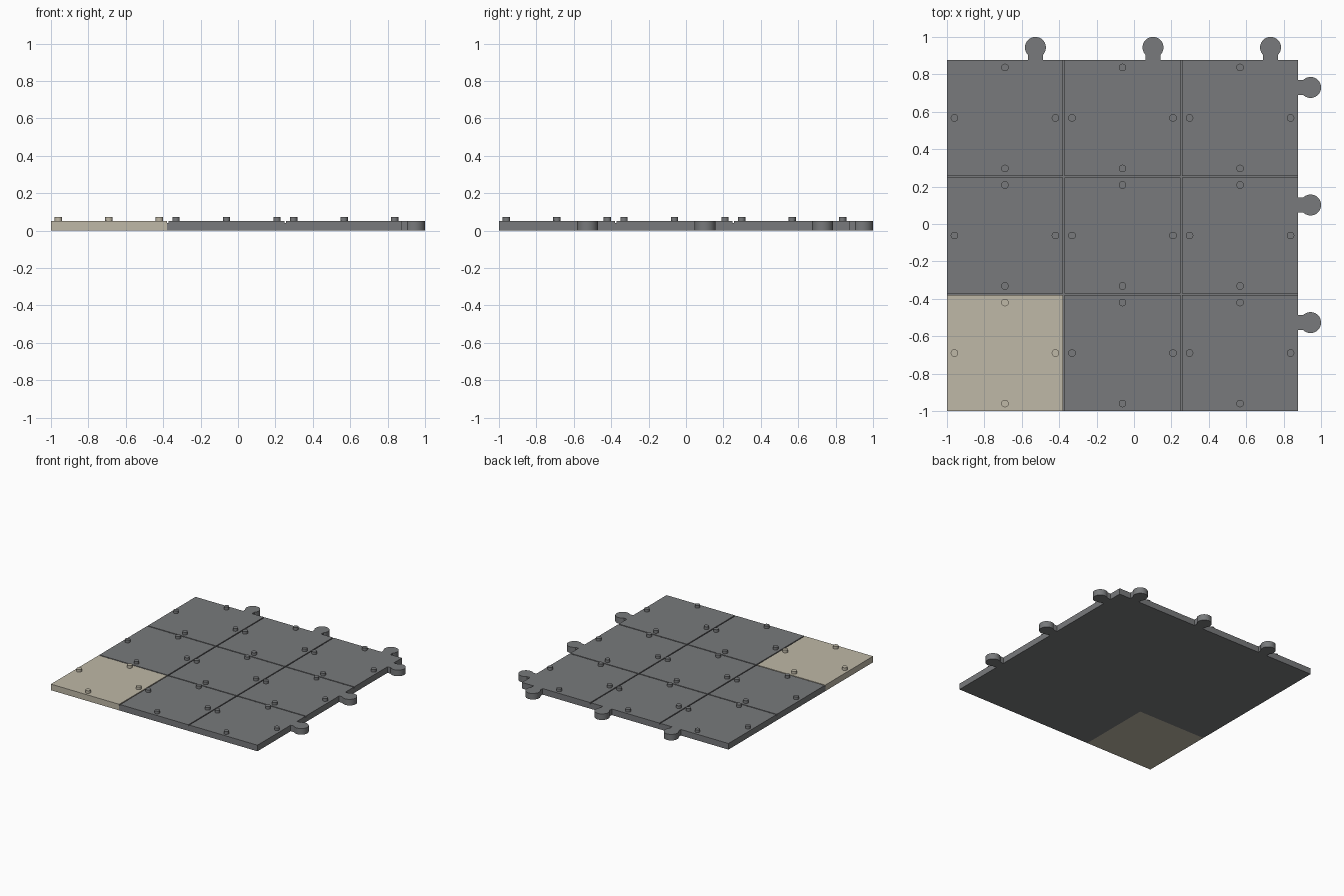
import bpy, bmesh, math

if "Cube" in bpy.data.objects:
    bpy.data.objects.remove(bpy.data.objects["Cube"], do_unlink=True)

TILE, PITCH, TOP = 0.62, 0.6285, 0.05
GAP = PITCH - TILE
EDGE = -1 + 2 * PITCH + TILE          # outer edge carrying the knobs
KNOB_R, NECK = 0.056, 0.041


def material(name, rgb):
    m = bpy.data.materials.new(name)
    m.use_nodes = True
    m.diffuse_color = (*rgb, 1)
    m.node_tree.nodes["Principled BSDF"].inputs["Base Color"].default_value = (*rgb, 1)
    return m


grey = material("slate grey", (0.188, 0.194, 0.2))
tan = material("warm sand", (0.52, 0.48, 0.385))


def prism(name, outline, z0, z1, mat, smooth=False):
    """Extrude a flat counter-clockwise outline from z0 up to z1."""
    bm = bmesh.new()
    face = bm.faces.new([bm.verts.new((x, y, z0)) for x, y in outline])
    new = bmesh.ops.extrude_face_region(bm, geom=[face])["geom"]
    for v in new:
        if isinstance(v, bmesh.types.BMVert):
            v.co.z = z1
    bmesh.ops.recalc_face_normals(bm, faces=bm.faces)
    mesh = bpy.data.meshes.new(name)
    bm.to_mesh(mesh)
    bm.free()
    mesh.materials.append(mat)
    ob = bpy.data.objects.new(name, mesh)
    bpy.context.collection.objects.link(ob)
    if smooth:
        bpy.ops.object.select_all(action="DESELECT")
        ob.select_set(True)
        bpy.context.view_layer.objects.active = ob
        bpy.ops.object.shade_smooth_by_angle(angle=math.radians(35))
    return ob


def rect(x0, y0, x1, y1):
    return [(x0, y0), (x1, y0), (x1, y1), (x0, y1)]


def arc(cx, cy, r, a0, a1, n):
    return [(cx + r * math.cos(a0 + (a1 - a0) * i / n),
             cy + r * math.sin(a0 + (a1 - a0) * i / n)) for i in range(n + 1)]


# Jigsaw knob outline pointing along +x, with a straight neck
start = math.pi - math.asin(NECK / KNOB_R)
knob = [(0, NECK), (0, -NECK)] + arc(1 - EDGE - KNOB_R, 0, KNOB_R, -start, start, 32)

# Tiles with four studs each
for i in range(3):
    for j in range(3):
        x, y = -1 + i * PITCH, -1 + j * PITCH
        cx, cy = x + TILE / 2, y + TILE / 2
        mat = tan if i == j == 0 else grey
        prism(f"tile_{i}_{j}", rect(x, y, x + TILE, y + TILE), 0, TOP, mat)
        for k in range(4):
            a = k * math.pi / 2
            stud = arc(cx + 0.27 * math.cos(a), cy + 0.27 * math.sin(a),
                       0.02, 0, 2 * math.pi * 23 / 24, 23)
            prism(f"stud_{i}_{j}_{k}", stud, TOP - 0.005, 0.072, mat, True)

# Recessed joints between the tiles
for i in range(2):
    s = -1 + i * PITCH + TILE
    prism(f"joint_lengthwise_{i}", rect(s, -1, s + GAP, EDGE), 0, TOP - 0.01, grey)
    for j in range(3):
        t = -1 + j * PITCH
        prism(f"joint_crosswise_{i}_{j}", rect(t, s, t + TILE, s + GAP), 0, TOP - 0.01, grey)

# Knobs along the left and back edges
for i in range(3):
    c = -1 + i * PITCH + TILE / 2 + 0.163
    prism(f"left_knob_{i}", [(EDGE + u, c + v) for u, v in knob], 0, TOP, grey, True)
    prism(f"back_knob_{i}", [(c - v, EDGE + u) for u, v in knob], 0, TOP, grey, True)
